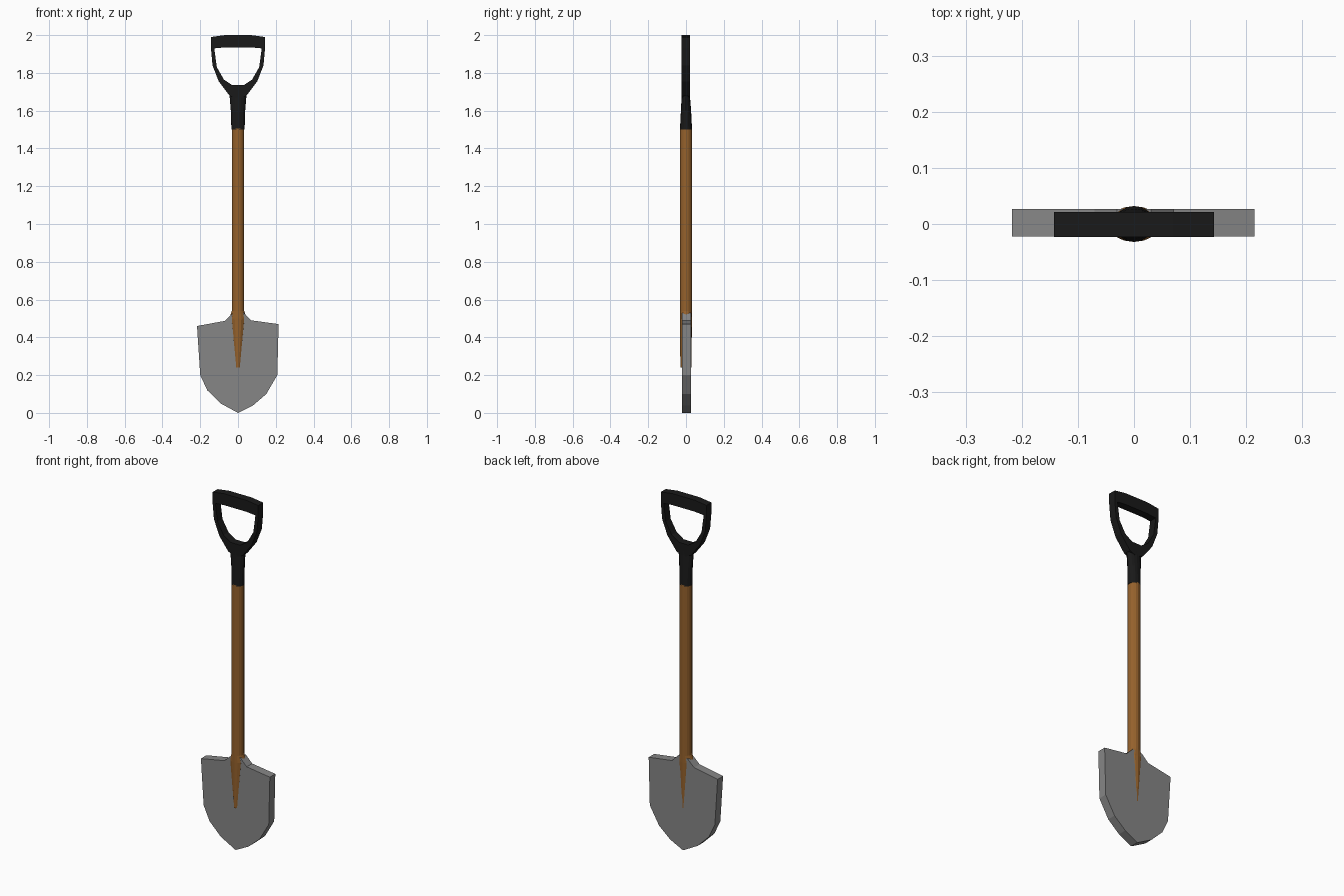
import bpy, bmesh, math

if "Cube" in bpy.data.objects:
    bpy.data.objects.remove(bpy.data.objects["Cube"])


def material(name, rgb):
    m = bpy.data.materials.new(name)
    m.diffuse_color = (*rgb, 1)
    m.use_nodes = True
    m.node_tree.nodes["Principled BSDF"].inputs["Base Color"].default_value = m.diffuse_color
    return m


def finish(name, bm, mat):
    bmesh.ops.recalc_face_normals(bm, faces=bm.faces[:])
    me = bpy.data.meshes.new(name)
    bm.to_mesh(me)
    bm.free()
    me.materials.append(mat)
    ob = bpy.data.objects.new(name, me)
    bpy.context.collection.objects.link(ob)
    return ob


def extrude_y(bm, faces, depth):
    """Thicken flat xz faces towards +y, keeping the front faces."""
    r = bmesh.ops.extrude_face_region(bm, geom=faces, use_keep_orig=True)
    verts = [g for g in r["geom"] if isinstance(g, bmesh.types.BMVert)]
    bmesh.ops.translate(bm, verts=verts, vec=(0, depth, 0))


def loft(name, rings, mat, n=16):
    """Elliptical rings (z, rx, ry, centre y) bridged into a capped rod."""
    bm = bmesh.new()
    loops = []
    for z, rx, ry, cy in rings:
        loops.append([bm.verts.new((rx * math.cos(2 * math.pi * i / n),
                                    cy + ry * math.sin(2 * math.pi * i / n), z))
                      for i in range(n)])
    for a, b in zip(loops, loops[1:]):
        for i in range(n):
            j = (i + 1) % n
            bm.faces.new((a[i], a[j], b[j], b[i]))
    bm.faces.new(loops[0])
    bm.faces.new(loops[-1])
    return finish(name, bm, mat)


wood = material("wood", (0.30, 0.12, 0.025))
black = material("black_plastic", (0.01, 0.01, 0.01))
steel = material("steel", (0.24, 0.24, 0.24))

# Blade: slightly irregular flat plate
outline = [(0, 0), (0.08, 0.04), (0.15, 0.1), (0.208, 0.2), (0.215, 0.47),
           (0.07, 0.49), (0.03, 0.53), (-0.03, 0.525), (-0.07, 0.487),
           (-0.217, 0.46), (-0.2, 0.2), (-0.163, 0.12), (-0.092, 0.05)]
bm = bmesh.new()
plate = bm.faces.new([bm.verts.new((x, -0.022, z)) for x, z in outline])
extrude_y(bm, [plate], 0.049)
finish("blade", bm, steel)

# Wooden shaft flaring slightly, then tapering over the blade
loft("shaft", [(0.24, 0.014, 0.029, -0.001), (0.5, 0.046, 0.032, 0),
               (0.54, 0.033, 0.032, 0), (1.505, 0.033, 0.032, 0)], wood)

# Handle socket
loft("handle_socket", [(1.5, 0.035, 0.032, 0), (1.6, 0.038, 0.027, 0),
                       (1.67, 0.044, 0.0225, -0.001),
                       (1.72, 0.046, 0.0215, -0.001)], black)

# D-shaped handle: half outlines mirrored into a closed frame
outer = [(0, 1.66), (0.045, 1.68), (0.102, 1.755), (0.135, 1.84),
         (0.143, 1.93), (0.143, 1.99), (0.07, 2.0), (0, 2.0)]
inner = [(0, 1.735), (0.03, 1.735), (0.075, 1.765), (0.112, 1.83),
         (0.123, 1.91), (0.125, 1.93), (0.07, 1.935), (0, 1.935)]


def mirrored(half):
    return half + [(-x, z) for x, z in half[-2:0:-1]]


bm = bmesh.new()
o, i = [[bm.verts.new((x, -0.023, z)) for x, z in mirrored(h)]
        for h in (outer, inner)]
quads = [bm.faces.new((o[k - 1], o[k], i[k], i[k - 1])) for k in range(len(o))]
extrude_y(bm, quads, 0.044)
finish("handle_grip", bm, black)
